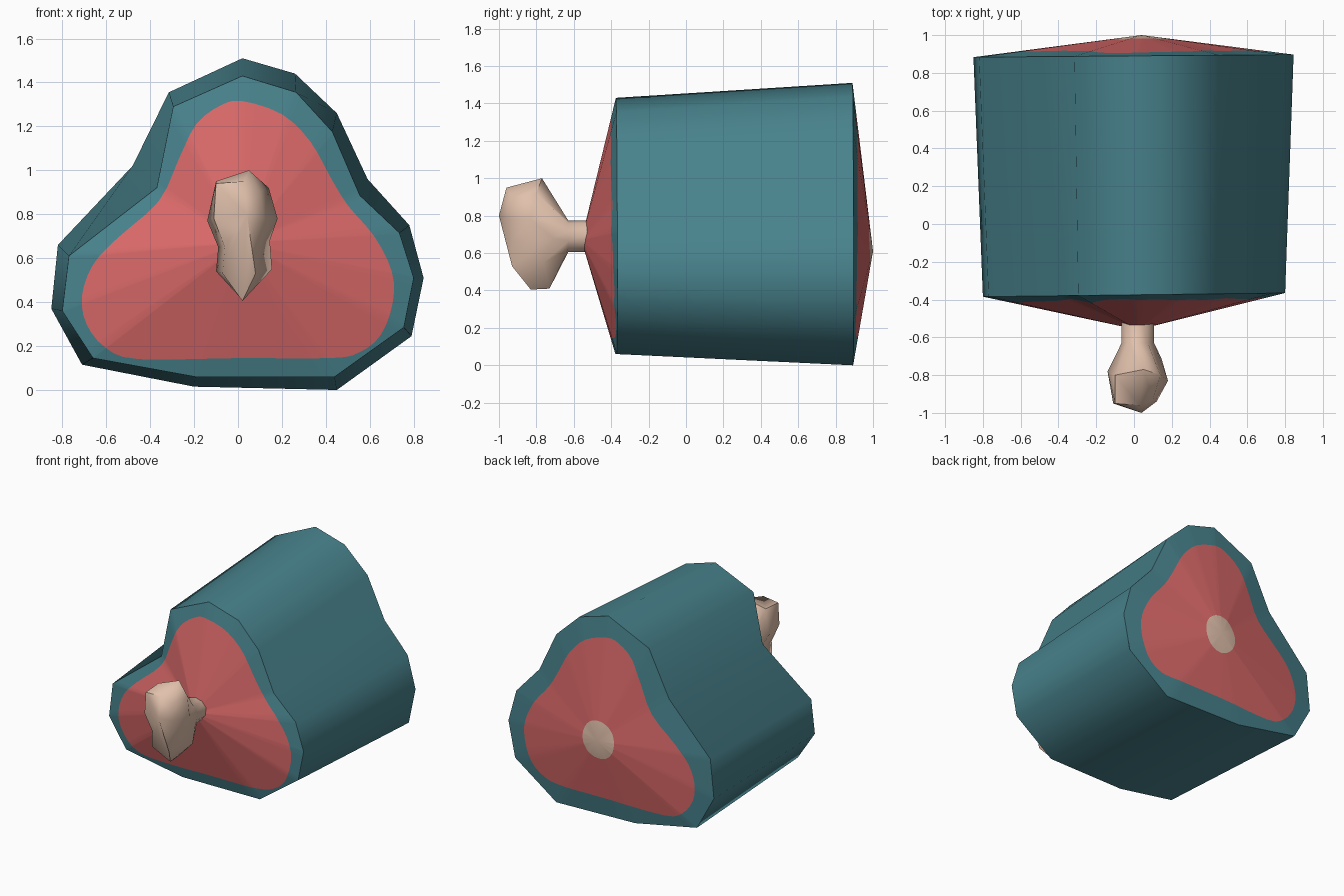
import bpy, math
from mathutils import Vector

if "Cube" in bpy.data.objects:
    bpy.data.objects.remove(bpy.data.objects["Cube"])


def material(name, rgb):
    m = bpy.data.materials.new(name)
    m.diffuse_color = (*rgb, 1)
    m.use_nodes = True
    m.node_tree.nodes["Principled BSDF"].inputs["Base Color"].default_value = m.diffuse_color
    return m


TEAL = material("teal skin", (0.065, 0.225, 0.265))
RED = material("red meat", (0.70, 0.14, 0.14))
BONE = material("cream bone", (0.75, 0.53, 0.41))


def make(name, verts, faces, mats, indices=None, angle=60):
    me = bpy.data.meshes.new(name)
    me.from_pydata(verts, [], faces)
    for m in mats:
        me.materials.append(m)
    if indices:
        me.polygons.foreach_set("material_index", indices)
    ob = bpy.data.objects.new(name, me)
    bpy.context.collection.objects.link(ob)
    bpy.ops.object.select_all(action='DESELECT')
    ob.select_set(True)
    bpy.context.view_layer.objects.active = ob
    bpy.ops.object.mode_set(mode='EDIT')
    bpy.ops.mesh.select_all(action='SELECT')
    bpy.ops.mesh.normals_make_consistent(inside=False)
    bpy.ops.object.mode_set(mode='OBJECT')
    bpy.ops.object.shade_smooth_by_angle(angle=math.radians(angle))
    return ob


def strip(a, b, n):
    """Quads joining two closed rings starting at vertex a and b."""
    return [(a + i, a + (i + 1) % n, b + (i + 1) % n, b + i) for i in range(n)]


def smooth_loop(pts, k=3):
    """Closed Catmull-Rom curve through 2D points."""
    out, n = [], len(pts)
    for i in range(n):
        p0, p1, p2, p3 = (Vector(pts[(i + j) % n]) for j in (-1, 0, 1, 2))
        for s in range(k):
            t = s / k
            out.append(0.5 * (2 * p1 + (p2 - p0) * t + (2 * p0 - 5 * p1 + 4 * p2 - p3) * t * t
                              + (3 * p1 - p0 - 3 * p2 + p3) * t ** 3))
    return out


def ray(poly, c, ang):
    """Where a ray from c at the given angle meets a closed outline."""
    d = Vector((math.cos(ang), math.sin(ang)))
    best = 0
    for i, p in enumerate(poly):
        a, e = Vector(p) - c, Vector(poly[(i + 1) % len(poly)]) - Vector(p)
        den = d.x * e.y - d.y * e.x
        if abs(den) < 1e-9:
            continue
        t = (a.x * e.y - a.y * e.x) / den
        u = (a.x * d.y - a.y * d.x) / den
        if -1e-5 <= u <= 1 + 1e-5 and t > best:
            best = t
    return best, d


# Outlines of the cut as (x, z)
back = [(0.02, 1.51), (0.26, 1.44), (0.45, 1.26), (0.59, 0.96), (0.78, 0.75), (0.845, 0.51), (0.79, 0.245),
        (0.45, 0.0), (-0.20, 0.015), (-0.71, 0.115), (-0.85, 0.37), (-0.82, 0.66), (-0.48, 1.02), (-0.315, 1.355)]
front = [(0.02, 1.43), (0.265, 1.355), (0.43, 1.175), (0.555, 0.885), (0.735, 0.715), (0.80, 0.51), (0.755, 0.285),
         (0.44, 0.06), (-0.195, 0.06), (-0.66, 0.145), (-0.80, 0.36), (-0.77, 0.61), (-0.37, 0.92), (-0.295, 1.29)]
meat = [(0.02, 1.315), (0.2, 1.255), (0.33, 1.13), (0.42, 0.97), (0.5, 0.84), (0.62, 0.70), (0.70, 0.54), (0.705, 0.40),
        (0.65, 0.25), (0.55, 0.17), (0.42, 0.145), (0, 0.145), (-0.45, 0.14), (-0.6, 0.19), (-0.69, 0.30),
        (-0.71, 0.43), (-0.66, 0.57), (-0.55, 0.69), (-0.36, 0.86), (-0.27, 1.05), (-0.19, 1.21), (-0.08, 1.295)]


def front_y(x):
    return -0.375 + 0.012 * x


def back_y(x):
    return 0.89 + 0.008 * x


# Side skin
n = len(front)
make("side_skin", [(x, front_y(x), z) for x, z in front] + [(x, back_y(x), z) for x, z in back],
     strip(0, n, n), [TEAL])


def cap(name, outer, ring_y, apex, inner, core):
    """Shallow pyramid cap: teal rim, red meat, bone core of given radius."""
    c = Vector((apex[0], apex[2]))
    loop = smooth_loop(inner)
    angs = sorted(math.atan2(p[1] - c.y, p[0] - c.x) for p in list(outer) + [tuple(q) for q in loop])
    angs = [a for i, a in enumerate(angs) if i == 0 or a - angs[i - 1] > 1e-3]
    rings = [[], [], []]
    for a in angs:
        R, d = ray(outer, c, a)
        edge = c + d * R
        y0 = ring_y(edge.x)
        r_core = core * (1 + 0.1 * math.sin(a) ** 2)
        for ring, r in zip(rings, (R, ray(loop, c, a)[0], r_core)):
            p = c + d * r
            ring.append((p.x, apex[1] + (y0 - apex[1]) * r / R, p.y))
    m = len(angs)
    faces = strip(0, m, m) + strip(m, 2 * m, m) + [(2 * m + i, 2 * m + (i + 1) % m, 3 * m) for i in range(m)]
    make(name, sum(rings, []) + [apex], faces, [TEAL, RED, BONE], [0] * m + [1] * m + [2] * m)


cap("front_cut_face", front, front_y, (0.02, -0.56, 0.67), meat, 0.06)
cap("back_cut_face", back, back_y, (0.04, 1.0, 0.61), [(x * 0.99, z * 1.03) for x, z in meat], 0.13)

# Bone: round shaft flaring into a two-lobed knuckle
k = 10
shaft = []
for y in (-0.48, -0.63):
    for i in range(k):
        a = 2 * math.pi * i / k
        shaft.append((0.02 + 0.09 * math.sin(a), y, 0.69 + 0.085 * math.cos(a)))
wide = [(0.05, -0.77, 1.0), (0.14, -0.80, 0.92), (0.18, -0.83, 0.78), (0.145, -0.71, 0.68), (0.155, -0.76, 0.55),
        (0.02, -0.73, 0.41), (-0.10, -0.79, 0.54), (-0.09, -0.73, 0.65), (-0.14, -0.78, 0.77), (-0.10, -0.80, 0.95)]
tip = [(0.03, -0.96, 0.95), (0.10, -0.93, 0.90), (0.12, -0.94, 0.78), (0.09, -0.93, 0.66), (0.08, -0.93, 0.53),
       (0.02, -0.83, 0.405), (-0.07, -0.92, 0.53), (-0.06, -0.93, 0.65), (-0.11, -0.95, 0.78), (-0.10, -0.95, 0.94)]
faces = strip(0, k, k) + strip(k, 2 * k, k) + strip(2 * k, 3 * k, k)
faces += [(3 * k + i, 3 * k + (i + 1) % k, 4 * k) for i in range(k)] + [tuple(range(k))]
make("bone", shaft + wide + tip + [(0.04, -1.0, 0.80)], faces, [BONE])
